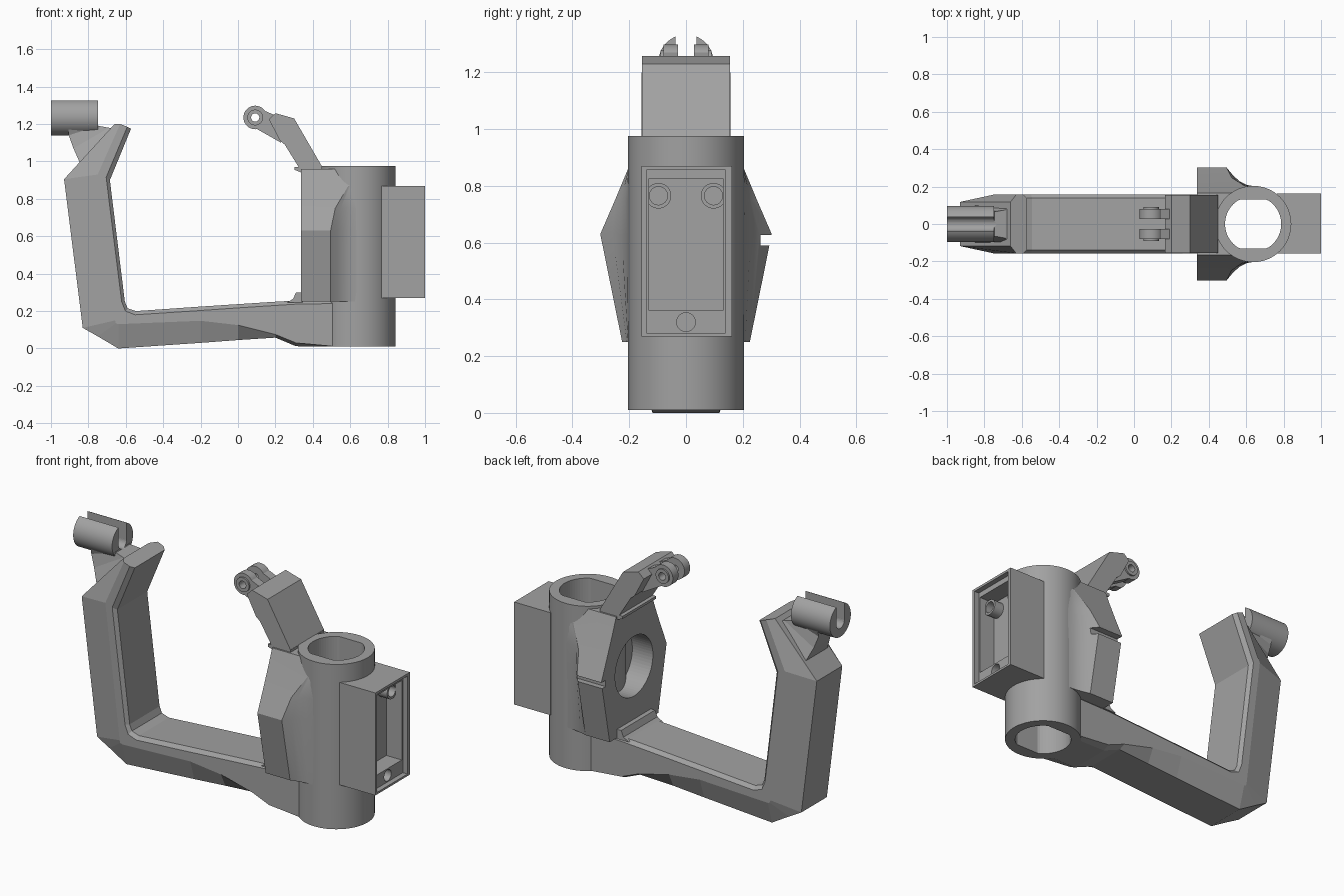
import bpy, bmesh, math
from mathutils import Matrix, Vector

if "Cube" in bpy.data.objects:
    bpy.data.objects.remove(bpy.data.objects["Cube"])

grey = bpy.data.materials.new("plain_grey")
grey.diffuse_color = (0.36, 0.36, 0.36, 1)
grey.use_nodes = True
grey.node_tree.nodes["Principled BSDF"].inputs["Base Color"].default_value = grey.diffuse_color


def finish(name, bm):
    bmesh.ops.recalc_face_normals(bm, faces=bm.faces)
    me = bpy.data.meshes.new(name)
    bm.to_mesh(me)
    bm.free()
    me.materials.append(grey)
    ob = bpy.data.objects.new(name, me)
    bpy.context.collection.objects.link(ob)
    return ob


def loft(name, sections):
    """Skin closed loops of 3D points and cap both ends."""
    bm = bmesh.new()
    rows = [[bm.verts.new(p) for p in s] for s in sections]
    n = len(rows[0])
    for a, b in zip(rows, rows[1:]):
        for i in range(n):
            j = (i + 1) % n
            bm.faces.new((a[i], a[j], b[j], b[i]))
    bm.faces.new(rows[0])
    bm.faces.new(rows[-1])
    return finish(name, bm)


def side_profile(name, pts, y0, y1):
    return loft(name, [[(x, y, z) for x, z in pts] for y in (y0, y1)])


def box(name, x0, x1, y0, y1, z0, z1):
    return side_profile(name, [(x0, z0), (x1, z0), (x1, z1), (x0, z1)], y0, y1)


def cyl(name, axis, start, length, r, seg=48):
    bm = bmesh.new()
    rot = Vector((0, 0, 1)).rotation_difference(Vector(axis)).to_matrix().to_4x4()
    mid = Vector(start) + Vector(axis) * length / 2
    bmesh.ops.create_cone(bm, cap_ends=True, segments=seg, radius1=r, radius2=r,
                          depth=length, matrix=Matrix.Translation(mid) @ rot)
    return finish(name, bm)


def cut(ob, *cutters):
    for c in cutters:
        m = ob.modifiers.new("cut", 'BOOLEAN')
        m.operation = 'DIFFERENCE'
        m.solver = 'EXACT'
        m.object = c
        c.hide_render = True
        c.hide_viewport = True


X, Y, Z = (1, 0, 0), (0, 1, 0), (0, 0, 1)
CX = 0.637
smooth = []

# Bore cutter: round hole with two flattened sides
ring = []
for i in range(64):
    a = 2 * math.pi * i / 64
    ring.append((CX + 0.15 * math.cos(a), max(-0.13, min(0.13, 0.15 * math.sin(a)))))
bore = loft("bore_cutter", [[(x, y, z) for x, y in ring] for z in (-0.2, 1.2)])

# Vertical tube
tube = cyl("tube", Z, (CX, 0, 0.01), 0.965, 0.204, 72)
cut(tube, bore)
smooth.append(tube)

# Battery-style housing with a stepped pocket
housing = box("housing", 0.765, 1.0, -0.157, 0.162, 0.27, 0.87)
cut(housing, bore,
    box("rim_cutter", 0.97, 1.1, -0.14, 0.14, 0.282, 0.856),
    box("pocket_cutter", 0.87, 1.1, -0.13, 0.13, 0.36, 0.825),
    cyl("low_screw_cutter", X, (0.9, 0, 0.32), 0.2, 0.033, 32))
for s in (-1, 1):
    boss = cyl("screw_boss", X, (0.86, s * 0.097, 0.765), 0.07, 0.045, 32)
    cut(boss, cyl("boss_cutter", X, (0.88, s * 0.097, 0.765), 0.1, 0.032, 32))
    smooth.append(boss)

# Wide pod flaring into the tube
pod_rows = [(0.25, 0.225, 0.495), (0.63, 0.302, 0.495), (0.75, 0.25, 0.52),
            (0.87, 0.2, 0.59), (0.96, 0.165, 0.59)]
sections = []
for z, w, xe in pod_rows:
    half = [(0.337, w), (xe, w)]
    for t in (0.25, 0.5, 0.75, 1.0):
        half.append((xe + (CX - xe) * t, min(w, 0.203) + max(0, w - 0.203) * (1 - t) ** 2))
    sections.append([(x, y, z) for x, y in half] + [(x, -y, z) for x, y in reversed(half)])
pod = loft("pod", sections)
cut(pod, bore,
    cyl("round_recess_cutter", X, (0.2, 0, 0.61), 0.27, 0.175, 64),
    box("notch_cutter", 0.2, 0.6, 0.262, 0.4, 0.59, 0.627))
smooth.append(pod)

# Curved handle arm: rows of (outer, shoulder, lip, inner) points in x, z
arm_rows = [
    ((-0.66, 1.20), (-0.63, 1.20), (-0.592, 1.185), (-0.572, 1.175)),
    ((-0.93, 0.905), (-0.75, 0.93), (-0.705, 0.915), (-0.685, 0.90)),
    ((-0.83, 0.11), (-0.657, 0.15), (-0.622, 0.25), (-0.605, 0.25)),
    ((-0.75, 0.065), (-0.653, 0.135), (-0.602, 0.20), (-0.59, 0.215)),
    ((-0.64, 0.0), (-0.64, 0.13), (-0.55, 0.18), (-0.545, 0.20)),
    ((-0.2, 0.03), (-0.2, 0.148), (-0.2, 0.203), (-0.2, 0.224)),
    ((0.0, 0.045), (0.0, 0.125), (0.0, 0.217), (0.0, 0.237)),
    ((0.2, 0.058), (0.2, 0.075), (0.2, 0.23), (0.2, 0.25)),
    ((0.31, 0.012), (0.31, 0.03), (0.31, 0.237), (0.31, 0.256)),
    ((0.505, 0.01), (0.505, 0.012), (0.505, 0.24), (0.505, 0.258)),
]
sections = []
for row in arm_rows:
    pts = list(zip(row, (0.118, 0.157, 0.157, 0.138)))
    sections.append([(p[0], y, p[1]) for p, y in pts] +
                    [(p[0], -y, p[1]) for p, y in reversed(pts)])
arm = loft("handle_arm", sections)
cut(arm, bore)

# Fillet between arm and pod
side_profile("arm_fillet", [(0.26, 0.245), (0.295, 0.265), (0.31, 0.30),
                            (0.345, 0.30), (0.345, 0.245)], -0.157, 0.157)

# Slanted bracket above the pod
bracket = side_profile("bracket", [(0.13, 1.215), (0.20, 1.258), (0.30, 1.23), (0.448, 0.97),
                                   (0.448, 0.94), (0.30, 0.955), (0.338, 0.965),
                                   (0.25, 1.09), (0.17, 1.155)], -0.155, 0.155)
bracket.data.clear_geometry()
bpy.data.objects.remove(bracket)
side_profile("bracket", [(0.165, 1.225), (0.20, 1.258), (0.30, 1.23), (0.448, 0.975),
                         (0.448, 0.94), (0.34, 0.94), (0.315, 0.985),
                         (0.25, 1.09), (0.225, 1.11)], -0.155, 0.155)
side_profile("bracket_foot", [(0.302, 0.955), (0.302, 0.97), (0.45, 0.974), (0.45, 0.94),
                              (0.34, 0.94)], -0.155, 0.155)

# Two hinge lugs with a pin hole
for s in (-1, 1):
    y0, y1 = sorted((s * 0.028, s * 0.08))
    pin = cyl("pin_cutter", Y, (0.092, -0.3, 1.235), 0.6, 0.022, 32)
    lug = cyl("hinge_lug", Y, (0.092, y0, 1.235), y1 - y0, 0.063)
    collar = cyl("hinge_collar", Y, (0.092, min(s * 0.08, s * 0.09), 1.235), 0.01, 0.042)
    link = side_profile("hinge_link", [(0.10, 1.174), (0.23, 1.10), (0.25, 1.22),
                                       (0.19, 1.25), (0.14, 1.272)], y0, y1)
    for ob in (lug, collar, link):
        cut(ob, pin)
    smooth += [lug, collar]

# Slotted clamp barrel
barrel = cyl("clamp_barrel", X, (-1.0, 0, 1.236), 0.252, 0.097, 64)
slot = box("slot_cutter", -1.1, -0.6, -0.037, 0.037, 1.225, 1.5)
slot_round = cyl("slot_round_cutter", X, (-1.1, 0, 1.225), 0.5, 0.0371, 32)
cut(barrel, slot, slot_round)
smooth.append(barrel)

# Neck joining the barrel to the arm tip
neck_rows = [(-0.905, -0.752, 1.20, 1.20, 0.078), (-0.905, -0.745, 1.14, 1.19, 0.065),
             (-0.88, -0.69, 1.07, 1.18, 0.075), (-0.84, -0.645, 0.98, 1.17, 0.105)]
neck = loft("clamp_neck", [[(a, -w, za), (b, -w, zb), (b, w, zb), (a, w, za)]
                           for a, b, za, zb, w in neck_rows])
cut(neck, slot, slot_round)

# Keep crisp edges while smoothing the round parts
bpy.ops.object.select_all(action='DESELECT')
for ob in smooth:
    ob.select_set(True)
bpy.context.view_layer.objects.active = smooth[0]
bpy.ops.object.shade_smooth_by_angle(angle=math.radians(30))
